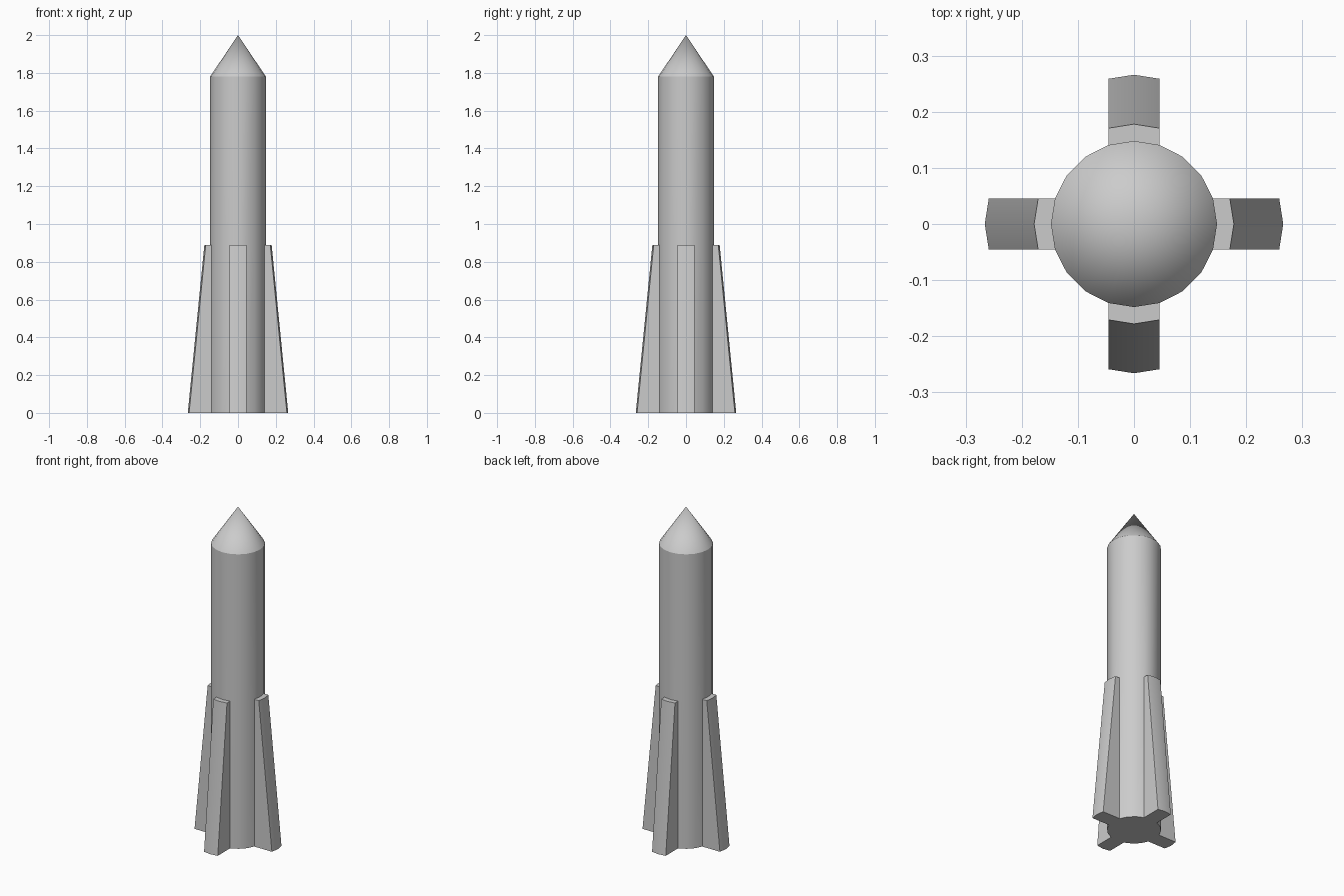
import bpy, bmesh, math
from mathutils import Vector

if "Cube" in bpy.data.objects:
    bpy.data.objects.remove(bpy.data.objects["Cube"])

SIDES, RADIUS = 20, 0.148
FIN_TOP, SHOULDER, TIP = 0.89, 1.78, 2.0
FIN_OUT_BASE, FIN_OUT_TOP = 0.118, 0.03

bm = bmesh.new()


def ring(z):
    return [bm.verts.new((RADIUS * math.cos(math.tau * i / SIDES),
                          RADIUS * math.sin(math.tau * i / SIDES), z))
            for i in range(SIDES)]


def band(a, b):
    return [bm.faces.new((a[i], a[(i + 1) % SIDES], b[(i + 1) % SIDES], b[i]))
            for i in range(SIDES)]


# Body tube with flat base
base, mid, top = ring(0), ring(FIN_TOP), ring(SHOULDER)
bm.faces.new(base[::-1])
lower = band(base, mid)
band(mid, top)

# Nose cone
tip = bm.verts.new((0, 0, TIP))
for i in range(SIDES):
    bm.faces.new((top[i], top[(i + 1) % SIDES], tip))

# Four tapered fins pulled out of pairs of lower side faces
for k in range(4):
    i = k * SIDES // 4
    pair = [lower[i - 1], lower[i]]
    direction = Vector((math.cos(k * math.pi / 2), math.sin(k * math.pi / 2), 0))
    out = bmesh.ops.extrude_face_region(bm, geom=pair)["geom"]
    for v in (g for g in out if isinstance(g, bmesh.types.BMVert)):
        v.co += direction * (FIN_OUT_BASE if v.co.z < 0.1 else FIN_OUT_TOP)
    old = [f for f in pair if f.is_valid]
    if old:
        bmesh.ops.delete(bm, geom=old, context='FACES')

bmesh.ops.recalc_face_normals(bm, faces=bm.faces[:])
mesh = bpy.data.meshes.new("rocket")
bm.to_mesh(mesh)
bm.free()
rocket = bpy.data.objects.new("rocket", mesh)
bpy.context.collection.objects.link(rocket)

# Smooth rounded sides, crisp fin and shoulder edges
bpy.context.view_layer.objects.active = rocket
rocket.select_set(True)
bpy.ops.object.shade_smooth_by_angle(angle=math.radians(30))
